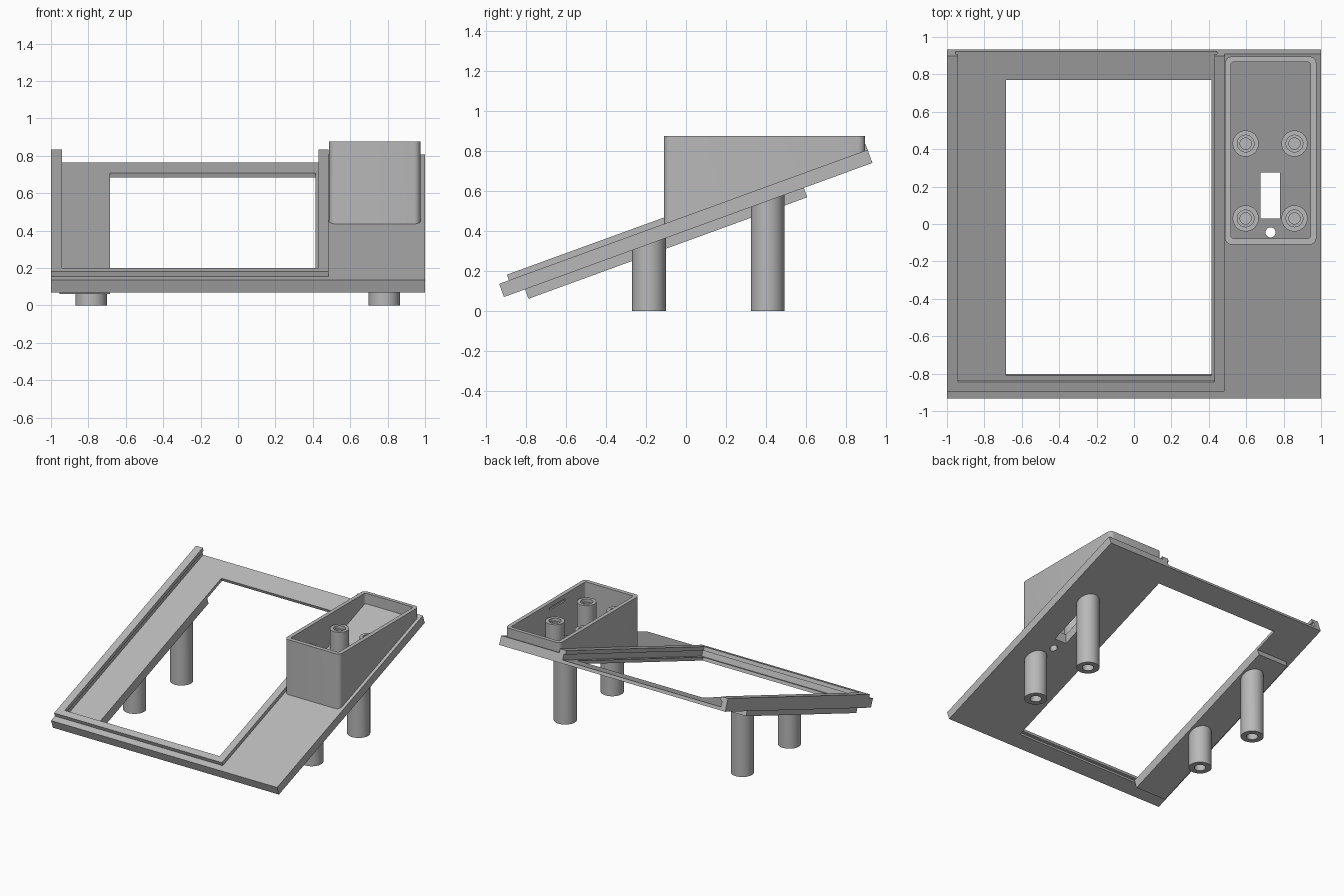
import bpy, bmesh, math
from mathutils import Matrix, Vector

cube = bpy.data.objects.get("Cube")
if cube:
    bpy.data.objects.remove(cube, do_unlink=True)

grey = bpy.data.materials.new("light grey plastic")
grey.use_nodes = True
COLOUR = (0.48, 0.48, 0.48, 1)
grey.diffuse_color = COLOUR
grey.node_tree.nodes["Principled BSDF"].inputs["Base Color"].default_value = COLOUR

# Frame of the sloping panel: x across, y up the slope, z along its normal
SLOPE = Matrix.Translation((0, -0.91, 0.07)) @ Matrix.Rotation(math.radians(20), 4, 'X')
NORMAL = SLOPE.to_3x3() @ Vector((0, 0, 1))
FLAT = Matrix.Identity(4)
LENGTH, THICK, FLOOR, RIM = 1.96, 0.07, 0.025, 0.1


def finish(name, bm):
    bmesh.ops.recalc_face_normals(bm, faces=bm.faces)
    mesh = bpy.data.meshes.new(name)
    bm.to_mesh(mesh)
    bm.free()
    mesh.materials.append(grey)
    obj = bpy.data.objects.new(name, mesh)
    bpy.context.collection.objects.link(obj)
    return obj


def box(name, x, y, z, frame=FLAT, corner=0):
    """Box from three (low, high) ranges, with optional rounded upright edges."""
    bm = bmesh.new()
    bmesh.ops.create_cube(bm, size=1)
    for v in bm.verts:
        v.co = [r[0] + (c + 0.5) * (r[1] - r[0]) for c, r in zip(v.co, (x, y, z))]
    if corner:
        upright = [e for e in bm.edges if abs(e.verts[0].co.z - e.verts[1].co.z) > 0.01]
        bmesh.ops.bevel(bm, geom=upright, offset=corner, segments=6,
                        profile=0.5, affect='EDGES')
    bm.transform(frame)
    return finish(name, bm)


def lathe(name, profile, x, y):
    """Turn a (radius, height) profile about an upright axis."""
    bm = bmesh.new()
    verts = [bm.verts.new((r, 0, z)) for r, z in profile]
    edges = [bm.edges.new(pair) for pair in zip(verts, verts[1:])]
    bmesh.ops.spin(bm, geom=verts + edges, cent=(0, 0, 0), axis=(0, 0, 1),
                   angle=math.tau, steps=40)
    bmesh.ops.remove_doubles(bm, verts=bm.verts, dist=1e-4)
    bm.transform(Matrix.Translation((x, y, 0)))
    return finish(name, bm)


def cut(obj, *cutters):
    for cutter in cutters:
        mod = obj.modifiers.new("cut", 'BOOLEAN')
        mod.operation, mod.solver, mod.object = 'DIFFERENCE', 'EXACT', cutter
    graph = bpy.context.evaluated_depsgraph_get()
    obj_mesh = bpy.data.meshes.new_from_object(obj.evaluated_get(graph))
    obj.modifiers.clear()
    obj.data = obj_mesh
    for cutter in cutters:
        bpy.data.objects.remove(cutter, do_unlink=True)


def trim(obj, height, keep_above):
    """Slice an object parallel to the sloping panel."""
    bm = bmesh.new()
    bm.from_mesh(obj.data)
    bmesh.ops.bisect_plane(bm, geom=bm.verts[:] + bm.edges[:] + bm.faces[:],
                           plane_co=SLOPE @ Vector((0, 0, height)), plane_no=NORMAL,
                           clear_inner=keep_above, clear_outer=not keep_above)
    bm.to_mesh(obj.data)
    bm.free()


def smooth(obj):
    obj.data.shade_smooth()
    obj.data.set_sharp_from_angle(angle=math.radians(30))


# Sloping panel with display recess, window, cable slot and small hole
panel = box("sloping_panel", (-1, 1), (0, LENGTH), (0, THICK), SLOPE)
cut(panel,
    box("recess", (-0.955, 0.445), (0.09, 2.1), (FLOOR, 0.2), SLOPE),
    box("window", (-0.685, 0.415), (0.115, 1.796), (-0.1, 0.2), SLOPE),
    box("slot", (0.675, 0.78), (0.03, 0.275), (0, 1)),
    lathe("hole", [(0, 0), (0.027, 0), (0.027, 1), (0, 1)], 0.73, -0.045))

# Raised rim on three sides, overhanging the recess a little
rim = box("display_rim", (-1, 0.485), (0.052, LENGTH), (THICK, RIM), SLOPE)
cut(rim, box("rim_opening", (-0.94, 0.43), (0.105, 2.1), (0, 0.2), SLOPE))

# Thick strip under the panel
box("under_strip", (-0.955, -0.685), (0.112, 1.595), (-0.05, 0.005), SLOPE)

# Open box with rounded corners and a shallow groove inside one wall
tray = box("open_box", (0.487, 0.975), (-0.11, 0.895), (0, 0.875), corner=0.035)
cut(tray,
    box("hollow", (0.518, 0.943), (-0.077, 0.866), (-0.1, 1), corner=0.015),
    box("groove", (0.93, 0.955), (0.18, 0.38), (0.82, 0.84)))
trim(tray, THICK - 0.01, True)
smooth(tray)

# Screw posts inside the box
post_profile = [(0, 0.68), (0.03, 0.68), (0.03, 0.755), (0.045, 0.755),
                (0.045, 0.78), (0.07, 0.78), (0.07, 0.3)]
for side, x in (("right", 0.597), ("left", 0.858)):
    for end, y in (("front", 0.03), ("back", 0.43)):
        post = lathe(f"{end}_{side}_screw_post", post_profile, x, y)
        trim(post, THICK - 0.01, True)
        smooth(post)

# Hollow legs, sliced to meet the underside
leg_profile = [(0, 0.22), (0.042, 0.22), (0.042, 0), (0.084, 0), (0.084, 1)]
for side, x in (("right", -0.785), ("left", 0.782)):
    for end, y in (("front", -0.185), ("back", 0.408)):
        leg = lathe(f"{end}_{side}_leg", leg_profile, x, y)
        trim(leg, 0.01, False)
        smooth(leg)
